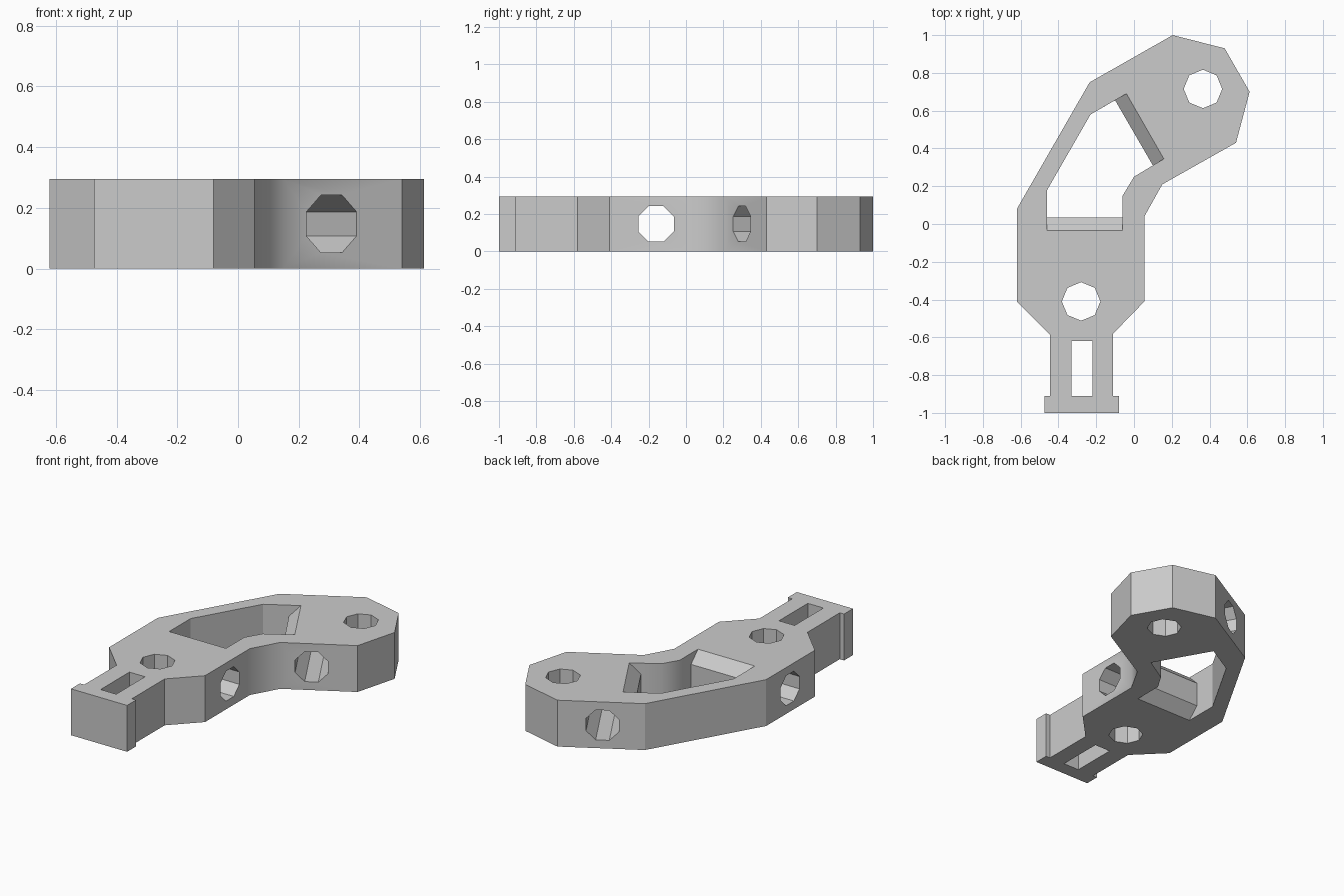
import bpy
import bmesh
from math import pi, radians
from mathutils import Matrix

default = bpy.data.objects.get("Cube")
if default:
    bpy.data.objects.remove(default)

HEIGHT = 0.295
CHAMFER = 0.07

grey = bpy.data.materials.new("plain_grey")
grey.use_nodes = True
grey.diffuse_color = (0.6, 0.6, 0.6, 1)
grey.node_tree.nodes["Principled BSDF"].inputs["Base Color"].default_value = (0.6, 0.6, 0.6, 1)


def add_object(name, bm):
    bmesh.ops.recalc_face_normals(bm, faces=bm.faces)
    mesh = bpy.data.meshes.new(name)
    bm.to_mesh(mesh)
    bm.free()
    mesh.materials.append(grey)
    obj = bpy.data.objects.new(name, mesh)
    bpy.context.collection.objects.link(obj)
    return obj


def loft(name, layers, smooth_sides=()):
    """Join outlines stacked at given heights; listed sides are shaded smooth."""
    bm = bmesh.new()
    rings = [[bm.verts.new((x, y, z)) for x, y in outline] for z, outline in layers]
    count = len(rings[0])
    bm.faces.new(rings[0][::-1])
    bm.faces.new(rings[-1])
    for low, high in zip(rings, rings[1:]):
        for i in range(count):
            j = (i + 1) % count
            face = bm.faces.new((low[i], low[j], high[j], high[i]))
            face.smooth = i in smooth_sides
    return add_object(name, bm)


def octagon_cutter(name, centre, radius, length, rotation):
    bm = bmesh.new()
    bmesh.ops.create_cone(bm, cap_ends=True, segments=8, radius1=radius,
                          radius2=radius, depth=length,
                          matrix=Matrix.Translation(centre) @ rotation)
    for face in bm.faces:
        face.smooth = False
    return add_object(name, bm)


# Body: outline of the angled link, with the inside of the bend shaded smooth
outline = [(-0.475, -1), (-0.08, -1), (-0.08, -0.91), (-0.11, -0.91),
           (-0.11, -0.58), (0.055, -0.41), (0.055, 0.04), (0.15, 0.21),
           (0.54, 0.43), (0.612, 0.70), (0.48, 0.93), (0.205, 1.0),
           (-0.235, 0.75), (-0.62, 0.08), (-0.62, -0.41), (-0.445, -0.585),
           (-0.445, -0.91), (-0.475, -0.91)]
body = loft("angled_link_body", [(0, outline), (HEIGHT, outline)], (5, 6, 7))

# Window: both end walls are chamfered at the top and bottom rims
bend = [(-0.06, 0.15), (0.0, 0.25)]
far_side = [(-0.23, 0.58), (-0.46, 0.18)]
narrow = [(-0.46, 0.035), (-0.06, 0.035)] + bend + [(0.10, 0.31), (-0.10, 0.655)] + far_side
wide = [(-0.46, -0.035), (-0.06, -0.035)] + bend + [(0.158, 0.345), (-0.04, 0.69)] + far_side
window = loft("window_cutter", [(-0.1, wide), (0, wide), (CHAMFER, narrow),
                                (HEIGHT - CHAMFER, narrow), (HEIGHT, wide),
                                (HEIGHT + 0.1, wide)], (1, 2, 3))

# Slot through the tail
slot_outline = [(-0.33, -0.91), (-0.22, -0.91), (-0.22, -0.62), (-0.33, -0.62)]
slot = loft("tail_slot_cutter", [(-0.1, slot_outline), (HEIGHT + 0.1, slot_outline)])

# Octagonal holes: two upright, two crossing through the side walls
mid = HEIGHT / 2
upright = Matrix.Identity(4)
flat_up = Matrix.Rotation(pi / 8, 4, 'Z')
along_x = Matrix.Rotation(pi / 2, 4, 'Y') @ flat_up
along_head = Matrix.Rotation(radians(120), 4, 'Z') @ along_x
holes = [
    octagon_cutter("tail_pin_cutter", (-0.28, -0.41, mid), 0.102, 1, upright),
    octagon_cutter("head_pin_cutter", (0.365, 0.715, mid), 0.102, 1, upright),
    octagon_cutter("tail_cross_cutter", (-0.28, -0.16, mid), 0.103, 1, along_x),
    octagon_cutter("head_cross_cutter", (0.143, 0.585, mid), 0.103, 1, along_head),
]

# Cut everything out of the body
bpy.context.view_layer.objects.active = body
for cutter in [window, slot] + holes:
    cutter.hide_render = True
    cut = body.modifiers.new(cutter.name, 'BOOLEAN')
    cut.operation = 'DIFFERENCE'
    cut.solver = 'EXACT'
    cut.object = cutter
    bpy.ops.object.modifier_apply(modifier=cut.name)
    bpy.data.objects.remove(cutter)
